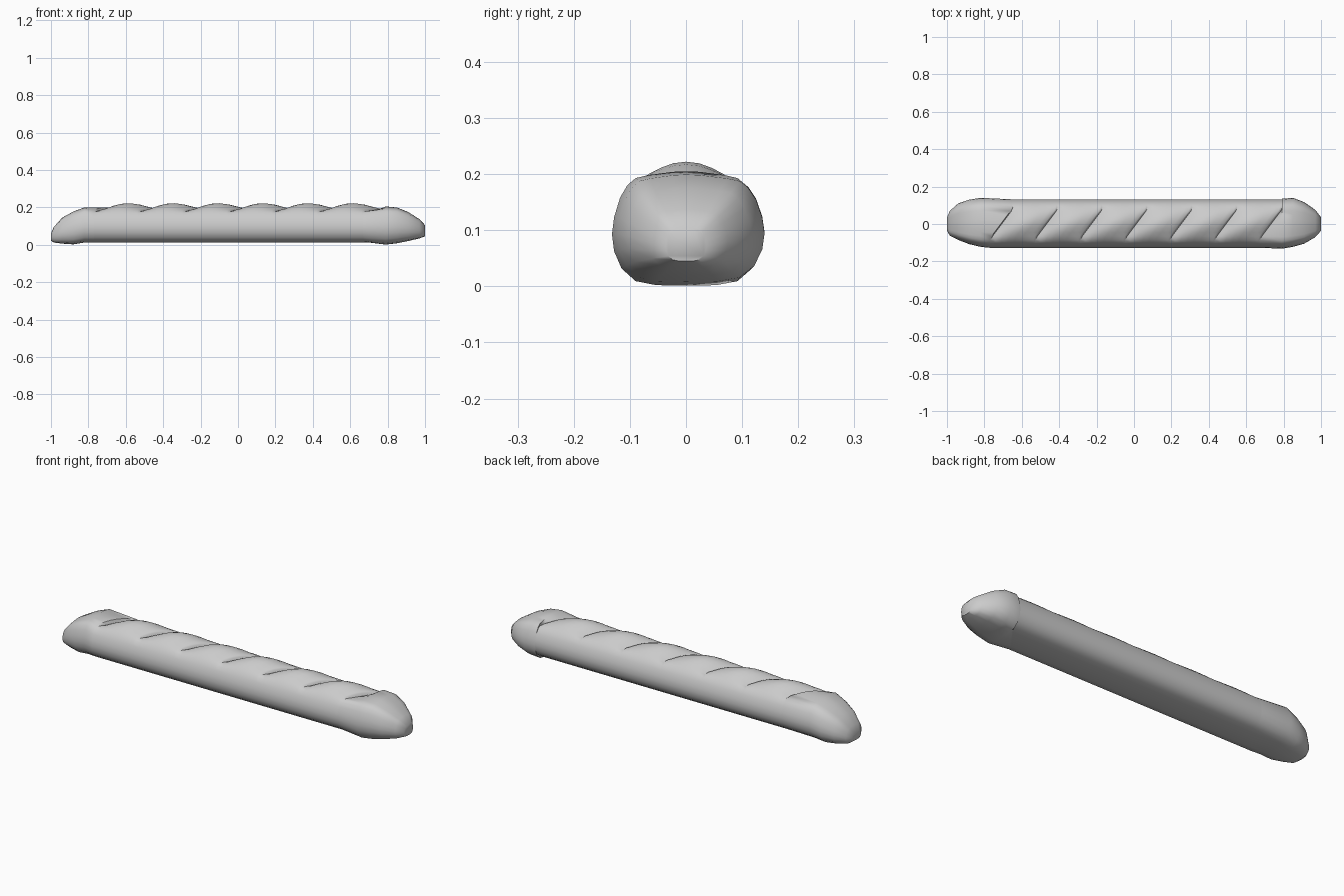
import bpy, bmesh

if "Cube" in bpy.data.objects:
    bpy.data.objects.remove(bpy.data.objects["Cube"])

# Half cross-section: (share of half width, share of height), bottom to top
HALF = [(0, 0), (.4, .005), (.68, .04), (.87, .15), (.97, .3), (1, .45), (.97, .6),
        (.89, .77), (.79, .88), (.68, .94), (.52, .965), (.35, .98), (.18, .995), (0, 1)]

# Tapered ends: x, half width front, half width back, bottom z, top z
LEFT = [(-1, .035, .035, .022, .06), (-.985, .062, .07, .012, .095),
        (-.94, .085, .11, .006, .145), (-.88, .108, .13, .002, .178),
        (-.82, .122, .14, .012, .2)]
RIGHT = [(.79, .132, .135, .001, .205), (.85, .122, .14, .008, .199),
         (.91, .105, .117, .02, .175), (.97, .07, .075, .034, .137),
         (1, .036, .036, .045, .105)]

# One crust lobe between slits: share of pitch, bump height
LOBE = [(.012, -.01), (.12, .006), (.25, .02), (.4, .03), (.54, .032),
        (.7, .027), (.85, .017), (.96, .01), (.99, .004)]
PITCH, FIRST, COUNT, SLANT = .24, -.71, 6, .75

bm = bmesh.new()


def ring(x, yf, yb, zb, zt, bump=0, slant=0):
    back = [(u * yb, v) for u, v in HALF]
    front = [(-u * yf, v) for u, v in reversed(HALF[1:-1])]
    verts = []
    for y, v in back + front:
        z = zb + (zt - zb) * v
        if v > .5:
            z += bump * max(0, 1 - (y / .095) ** 2)
        shear = slant * max(-.08, min(.08, y))
        verts.append(bm.verts.new((x + shear, y, z)))
    return verts


# Loaf body: left end, slashed middle, right end
body = (.127, .132, .012, .19)
rings = [ring(*s) for s in LEFT]
rings.append(ring(FIRST - .003, *body, .01, SLANT))
for i in range(COUNT):
    for t, h in LOBE:
        rings.append(ring(FIRST + (i + t) * PITCH, *body, h, SLANT))
rings.append(ring(FIRST + COUNT * PITCH + .003, *body, -.01, SLANT))
rings += [ring(*s) for s in RIGHT]

for a, b in zip(rings, rings[1:]):
    n = len(a)
    for j in range(n):
        bm.faces.new((a[j], a[(j + 1) % n], b[(j + 1) % n], b[j]))
bm.faces.new(rings[0])
bm.faces.new(rings[-1])
bmesh.ops.recalc_face_normals(bm, faces=bm.faces)

mesh = bpy.data.meshes.new("baguette")
bm.to_mesh(mesh)
bm.free()
loaf = bpy.data.objects.new("baguette", mesh)
bpy.context.collection.objects.link(loaf)
bpy.context.view_layer.objects.active = loaf
loaf.select_set(True)
bpy.ops.object.shade_smooth_by_angle(angle=.9)
